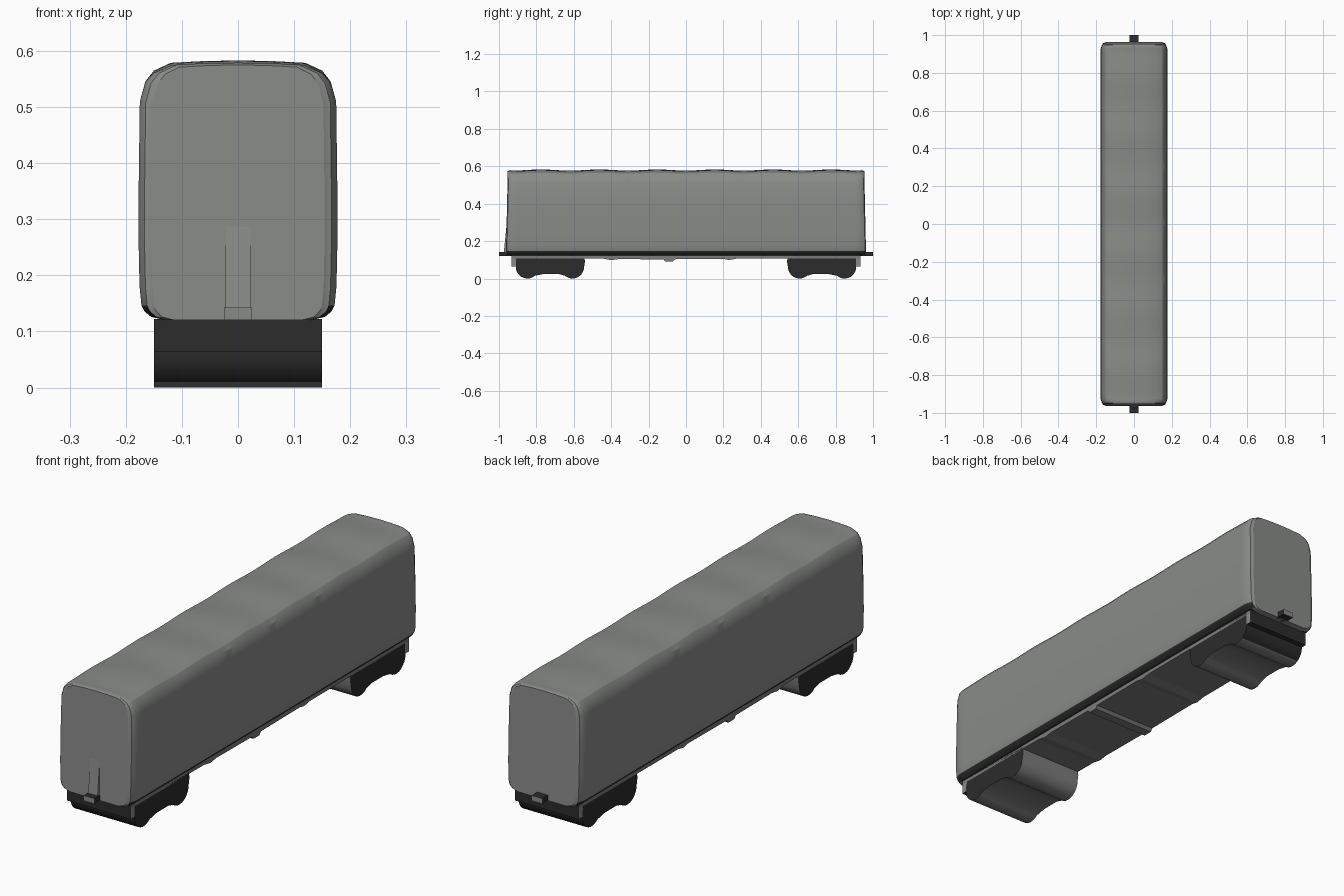
import bpy, bmesh, math

if "Cube" in bpy.data.objects:
    bpy.data.objects.remove(bpy.data.objects["Cube"])

def mat(name, c):
    m = bpy.data.materials.new(name)
    m.diffuse_color = (*c, 1)
    m.use_nodes = True
    m.node_tree.nodes["Principled BSDF"].inputs["Base Color"].default_value = m.diffuse_color
    return m

GREY = mat("body grey", (0.25, 0.26, 0.25))
DARK = mat("dark running gear", (0.025, 0.025, 0.025))
UNDER = mat("underside grey", (0.2, 0.2, 0.2))

def finish(bm, name, mats, rule=None, angle=None):
    bmesh.ops.recalc_face_normals(bm, faces=bm.faces)
    bm.normal_update()
    if rule:
        for f in bm.faces:
            f.material_index = rule(f)
    me = bpy.data.meshes.new(name)
    bm.to_mesh(me)
    bm.free()
    ob = bpy.data.objects.new(name, me)
    bpy.context.collection.objects.link(ob)
    for m in mats:
        me.materials.append(m)
    if angle:
        bpy.ops.object.select_all(action='DESELECT')
        ob.select_set(True)
        bpy.context.view_layer.objects.active = ob
        bpy.ops.object.shade_smooth_by_angle(angle=math.radians(angle))
    return ob

def extrude_x(name, prof, hw, mats, rule=None, angle=None):
    """Extrude a (y, z) profile across the width."""
    bm = bmesh.new()
    a = [bm.verts.new((-hw, y, z)) for y, z in prof]
    b = [bm.verts.new((hw, y, z)) for y, z in prof]
    n = len(prof)
    bm.faces.new(a)
    bm.faces.new(b[::-1])
    for i in range(n):
        j = (i + 1) % n
        bm.faces.new((a[i], b[i], b[j], a[j]))
    return finish(bm, name, mats, rule, angle)

# Carriage body: rounded section lofted along y, with a gently rippled roof
half = [(0, .12), (.13, .12), (.155, .126), (.167, .136), (.172, .146), (.1755, .18),
        (.177, .25), (.177, .36), (.175, .51), (.165, .545), (.15, .563),
        (.12, .576), (.06, .579), (0, .58)]
section = half + [(-x, z) for x, z in half[-2:0:-1]]
ends = [(.925, 1, 0), (.94, .975, .001), (.948, .94, .003), (.950, .90, .004), (.953, .87, .005)]
stations = [(-y, s, d) for y, s, d in ends[::-1]]
stations += [(-.9 + 1.8 * i / 48, 1, 0) for i in range(49)] + ends

bm = bmesh.new()
rings = []
for y, s, d in stations:
    ring = []
    for x, z in section:
        t = (z - .12) / .46
        ripple = .003 * math.cos(2 * math.pi * y / .31 + math.pi) if abs(y) < .93 else 0
        zz = z - d * t + ripple * max(0, t - .9) * 10
        lean = .010 * (1 - t) ** 1 if abs(y) > .945 else 0
        ring.append(bm.verts.new((x * s, y + math.copysign(lean, y), zz)))
    rings.append(ring)
n = len(section)
for r, q in zip(rings, rings[1:]):
    for i in range(n):
        j = (i + 1) % n
        bm.faces.new((r[i], r[j], q[j], q[i]))
bm.faces.new(rings[0])
bm.faces.new(rings[-1])

def body_rule(f):
    c = f.calc_center_median()
    return 1 if c.z < .145 and (abs(c.x) > .14 and abs(c.y) < .95) else 0
finish(bm, "carriage_body", [GREY, DARK], body_rule, 25)

# Tapered ridge on the front end above the coupler
extrude_x("front_ridge", [(-.945, .286), (-.9595, .286), (-.974, .14), (-.945, .14)],
          .022, [GREY], None, 20)

# Underfloor pan with small equipment bumps
pan = [(-.93, .122), (-.93, .108), (-.44, .106), (-.40, .098), (-.36, .104), (-.12, .102),
       (-.11, .09), (-.07, .09), (-.06, .103), (.2, .105), (.23, .099), (.27, .106),
       (.93, .108), (.93, .122)]
extrude_x("underfloor", pan, .15, [UNDER])

for s, label in ((-1, "front"), (1, "rear")):
    # Bogie: two wheel lobes joined by a block
    def arc(cy, a0, a1, k=9):
        return [(cy + .062 * math.cos(math.radians(a0 + (a1 - a0) * i / k)),
                 .062 + .062 * math.sin(math.radians(a0 + (a1 - a0) * i / k)))
                for i in range(k + 1)]
    prof = [(.544, .12), (.540, .09)] + arc(.607, 180, 310) + [(.68, .024), (.76, .024)]
    prof += arc(.848, 230, 360) + [(.908, .12)]
    prof = [(s * y, z) for y, z in prof]

    def bogie_rule(f, s=s):
        if abs(f.normal.x) > .5:
            return 0
        c = f.calc_center_median()
        return 0 if f.normal.y * s > .5 and abs(c.y) > .84 else 1
    extrude_x(label + "_bogie", prof, .15, [DARK, UNDER], bogie_rule, 35)

    # Buffer beam: dark end face, grey sides
    beam = [(s * .905, .122), (s * .905, .063), (s * .934, .063), (s * .934, .122)]
    extrude_x(label + "_buffer_beam", beam, .15, [DARK, GREY],
              lambda f: 1 if abs(f.normal.x) > .5 else 0)

    # Coupler: dark bar with a grey end face
    bar = [(s * .94, .12), (s * 1.0, .12), (s * 1.0, .143), (s * .94, .143)]
    extrude_x(label + "_coupler", bar, .025, [DARK, GREY],
              lambda f: 1 if abs(f.normal.y) > .5 else 0)
